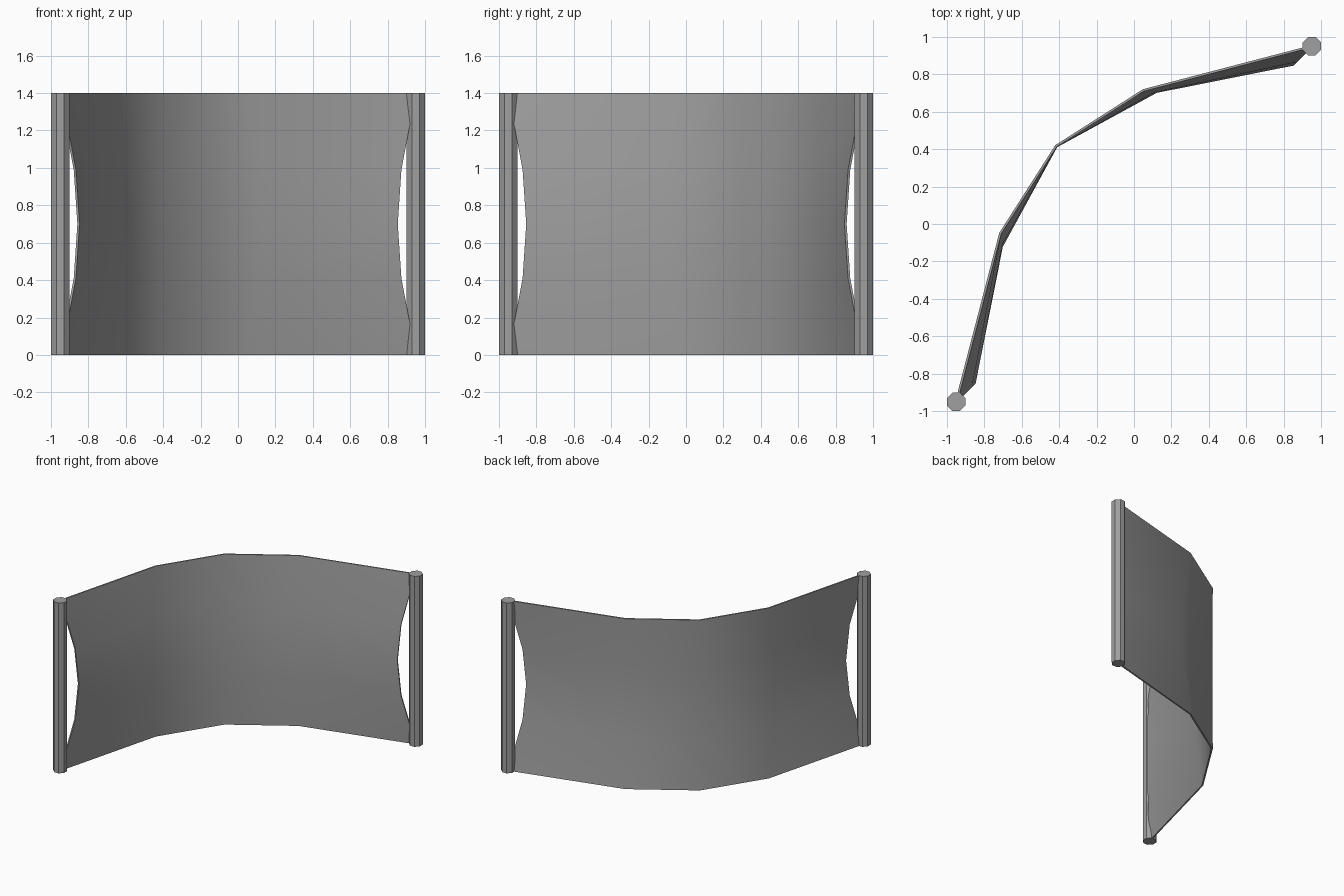
import bpy, math

old = bpy.data.objects.get("Cube")
if old:
    bpy.data.objects.remove(old, do_unlink=True)

HEIGHT = 1.4
POST = 0.951        # post centre distance along x and y
FLAT = 0.049        # half width of a post across its flats

grey = bpy.data.materials.new("plain grey")
grey.use_nodes = True
colour = (0.35, 0.35, 0.35, 1)
grey.diffuse_color = colour
grey.node_tree.nodes["Principled BSDF"].inputs["Base Color"].default_value = colour


def mirrored(half):
    """Complete a half path by reflecting it across the diagonal."""
    return half + [(-y, -x) for x, y in reversed(half[:-1])]


# Octagonal posts
for name, side in (("left_post", 1), ("right_post", -1)):
    bpy.ops.mesh.primitive_cylinder_add(
        vertices=8, radius=FLAT / math.cos(math.pi / 8), depth=HEIGHT,
        location=(side * POST, side * POST, HEIGHT / 2),
        rotation=(0, 0, math.pi / 8))
    post = bpy.context.object
    post.name = name
    post.data.materials.append(grey)

# Curved cloth: taut at its top and bottom edges, pulled inward at mid height
edge = mirrored([(-0.95, -0.95), (-0.715, -0.05), (-0.417, 0.417)])
middle = mirrored([(-0.853, -0.853), (-0.707, -0.12), (-0.415, 0.415)])
rows = [(0, 0), (0.41, 0.8), (0.7, 1), (0.99, 0.8), (HEIGHT, 0)]
verts = [(a + (c - a) * pull, b + (d - b) * pull, z)
         for z, pull in rows
         for (a, b), (c, d) in zip(edge, middle)]
n = len(edge)
faces = [(r * n + i, r * n + i + 1, (r + 1) * n + i + 1, (r + 1) * n + i)
         for r in range(len(rows) - 1) for i in range(n - 1)]
mesh = bpy.data.meshes.new("cloth")
mesh.from_pydata(verts, [], faces)
mesh.materials.append(grey)
cloth = bpy.data.objects.new("cloth", mesh)
bpy.context.collection.objects.link(cloth)

# Cloth thickness, kept within the height of the posts
bpy.ops.object.select_all(action='DESELECT')
cloth.select_set(True)
bpy.context.view_layer.objects.active = cloth
thick = cloth.modifiers.new("thickness", 'SOLIDIFY')
thick.thickness = 0.012
thick.offset = 0
bpy.ops.object.modifier_apply(modifier=thick.name)
for v in cloth.data.vertices:
    v.co.z = min(max(v.co.z, 0), HEIGHT)
bpy.ops.object.shade_smooth_by_angle(angle=math.radians(40))
